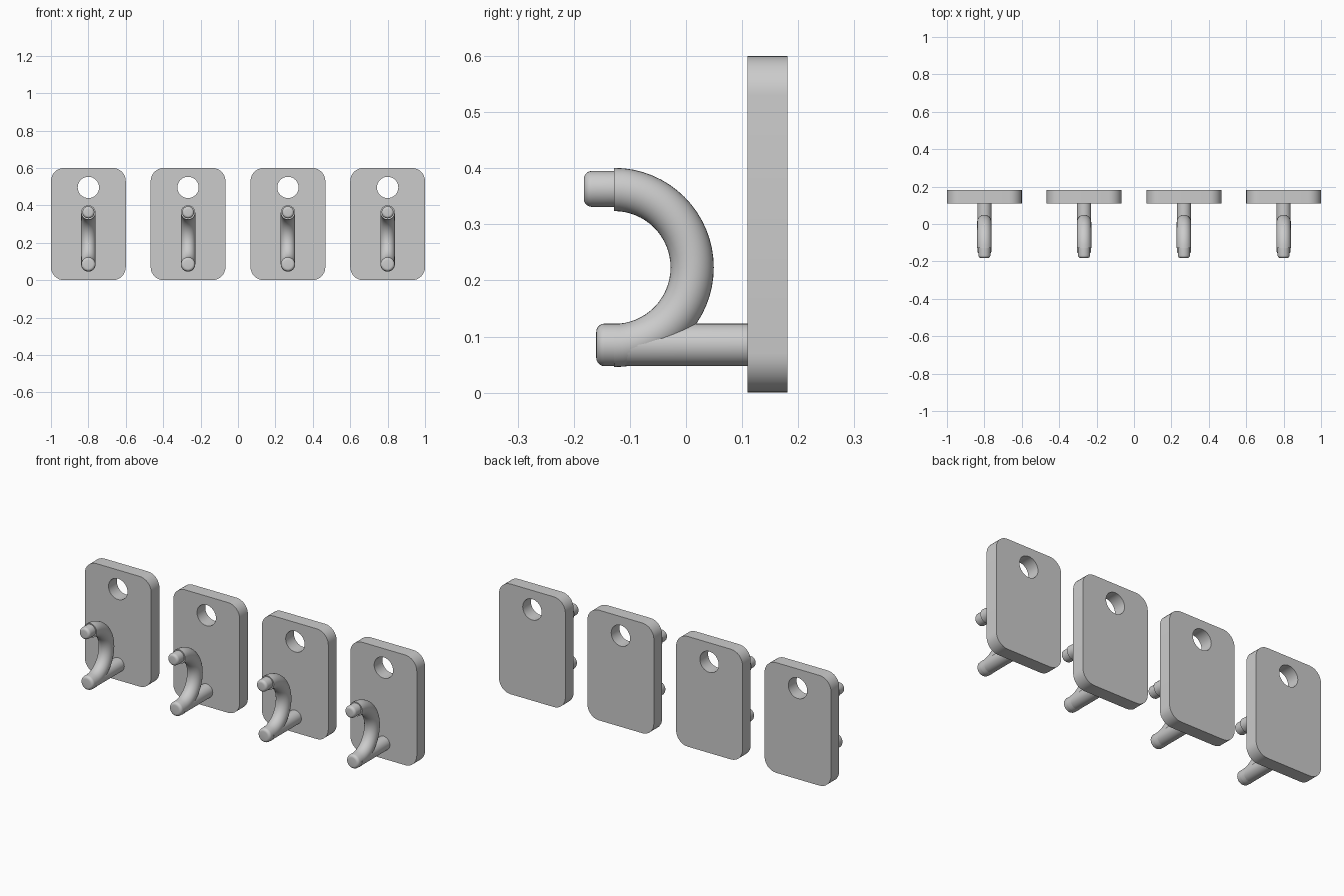
import bpy, bmesh
from math import pi, sin, cos, radians
from mathutils import Vector

cube = bpy.data.objects.get("Cube")
if cube:
    bpy.data.objects.remove(cube, do_unlink=True)

grey = bpy.data.materials.new("plain grey")
grey.use_nodes = True
grey.diffuse_color = (0.6, 0.6, 0.6, 1)
grey.node_tree.nodes["Principled BSDF"].inputs["Base Color"].default_value = (0.6, 0.6, 0.6, 1)

X_AXIS = Vector((1, 0, 0))


def finish(name, bm, x):
    """Turn a bmesh into a smooth-shaded object with crisp edges."""
    bmesh.ops.recalc_face_normals(bm, faces=bm.faces)
    mesh = bpy.data.meshes.new(name)
    bm.to_mesh(mesh)
    bm.free()
    mesh.materials.append(grey)
    obj = bpy.data.objects.new(name, mesh)
    obj.location.x = x
    bpy.context.collection.objects.link(obj)
    bpy.ops.object.select_all(action='DESELECT')
    obj.select_set(True)
    bpy.context.view_layer.objects.active = obj
    bpy.ops.object.shade_smooth_by_angle(angle=radians(35))
    return obj


def tube(name, x, rings, segments=32):
    """Capped tube through rings of (y, z, radius, tilt of the ring plane)."""
    bm = bmesh.new()
    loops = []
    for y, z, r, tilt in rings:
        out = Vector((0, sin(tilt), cos(tilt)))
        angles = [2 * pi * i / segments for i in range(segments)]
        loops.append([bm.verts.new(Vector((0, y, z)) + r * (cos(a) * X_AXIS + sin(a) * out))
                      for a in angles])
    for a, b in zip(loops, loops[1:]):
        for i in range(segments):
            j = (i + 1) % segments
            bm.faces.new((a[i], a[j], b[j], b[i]))
    bm.faces.new(loops[0])
    bm.faces.new(loops[-1])
    return finish(name, bm, x)


def rounded_rod(name, x, z, radius, front, back, bevel):
    """Rod along y with a rounded front end."""
    rings = []
    for k in range(6):
        a = pi / 2 * k / 5
        rings.append((front + bevel * (1 - sin(a)), z, radius - bevel * (1 - cos(a)), 0))
    return tube(name, x, rings[::-1] + [(back, z, radius, 0)])


def plate(x):
    """Rounded plate with a round screw hole, bridged front to back."""
    half_w, height, corner = 0.2, 0.6, 0.07
    outline = []
    for k, (sx, sz) in enumerate(((1, 1), (-1, 1), (-1, -1), (1, -1))):
        for i in range(9):
            a = pi / 2 * (k + i / 8)
            outline.append((sx * (half_w - corner) + corner * cos(a),
                            height / 2 + sz * (height / 2 - corner) + corner * sin(a)))
    hole = [(0.057 * cos(2 * pi * i / 32), 0.496 + 0.057 * sin(2 * pi * i / 32))
            for i in range(32)]
    bm = bmesh.new()
    edges = []
    for ring in (outline, hole):
        verts = [bm.verts.new((px, 0.11, pz)) for px, pz in ring]
        edges += [bm.edges.new((verts[i - 1], v)) for i, v in enumerate(verts)]
    bmesh.ops.triangle_fill(bm, edges=edges, use_beauty=True)
    result = bmesh.ops.extrude_face_region(bm, geom=bm.faces[:], use_keep_orig=True)
    moved = [v for v in result["geom"] if isinstance(v, bmesh.types.BMVert)]
    bmesh.ops.translate(bm, verts=moved, vec=(0, 0.071, 0))
    return finish("back_plate", bm, x)


for x in (-0.8, -0.267, 0.267, 0.8):
    plate(x)
    # Straight peg coming out of the plate
    rounded_rod("peg", x, 0.085, 0.038, -0.16, 0.115, 0.015)
    # Half-ring hook rising from the peg
    bend = [(-0.128 + 0.139 * cos(a), 0.223 + 0.139 * sin(a), 0.0385, pi / 2 - a)
            for a in (-pi / 2 + pi * i / 32 for i in range(33))]
    tube("hook_bend", x, bend)
    # Narrower tip at the upper end of the hook
    rounded_rod("hook_tip", x, 0.363, 0.032, -0.182, -0.12, 0.014)
